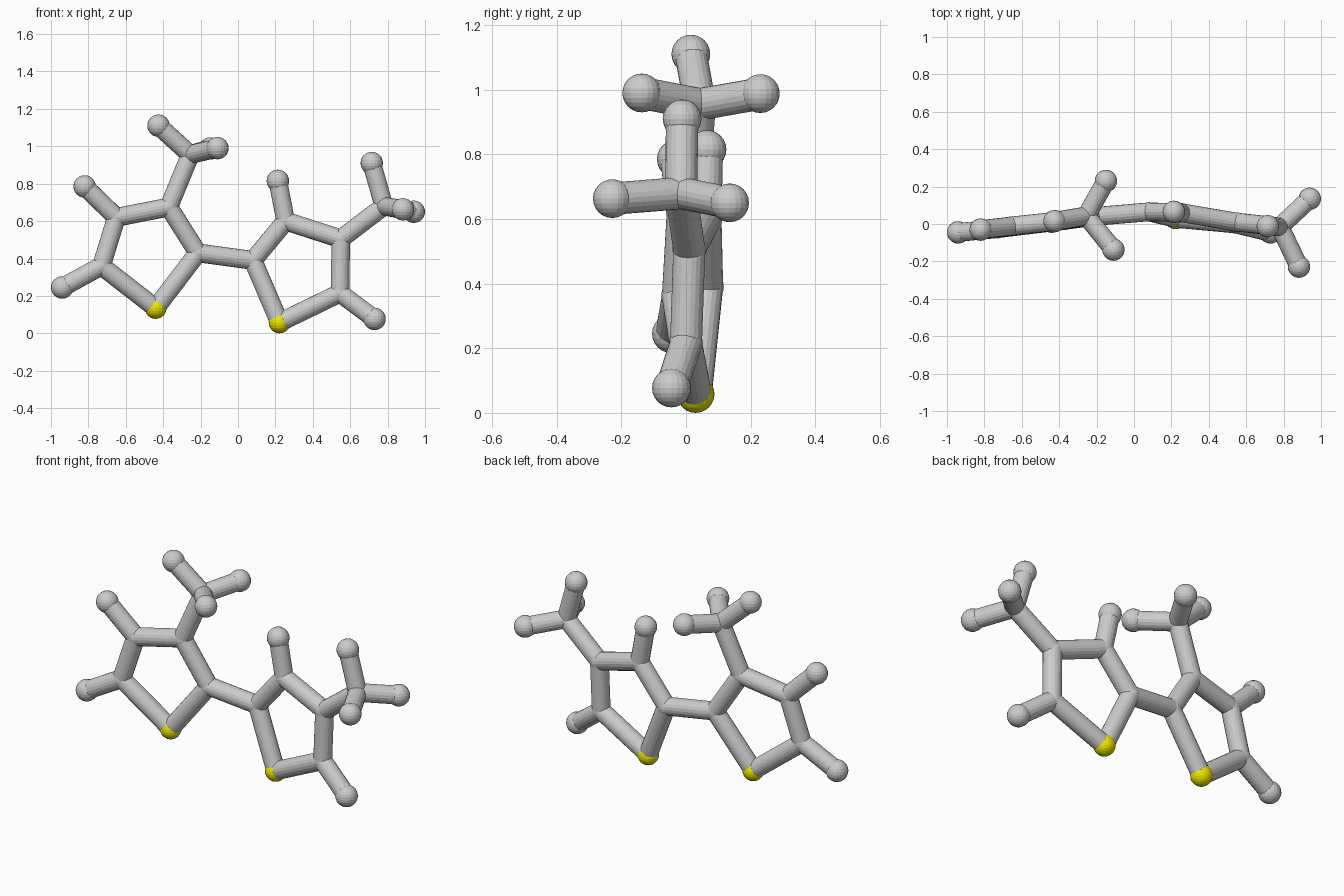
import bpy
from mathutils import Vector

if "Cube" in bpy.data.objects:
    bpy.data.objects.remove(bpy.data.objects["Cube"])

BOND_R, JOINT_R, END_R, YELLOW_R = 0.05, 0.052, 0.06, 0.058
SIDES = 20

# joint positions: two five-sided rings, each with a three-pronged branch
P = {
    # left ring
    "l_yellow": (-0.44, 0.01, 0.135), "l_inner": (-0.215, 0.04, 0.43),
    "l_top": (-0.37, 0.02, 0.675), "l_side": (-0.65, -0.01, 0.62),
    "l_low": (-0.73, -0.025, 0.36),
    # right ring
    "r_yellow": (0.222, 0.03, 0.058), "r_inner": (0.08, 0.065, 0.39),
    "r_top": (0.255, 0.06, 0.60), "r_side": (0.55, 0.01, 0.505),
    "r_low": (0.545, 0.0, 0.215),
    # branch hubs
    "l_hub": (-0.255, 0.043, 0.955), "r_hub": (0.78, -0.015, 0.68),
}
# end balls: (joint they hang from, position)
ENDS = [
    ("l_low", (-0.94, -0.045, 0.245)), ("l_side", (-0.82, -0.03, 0.785)),
    ("l_hub", (-0.425, 0.015, 1.11)), ("l_hub", (-0.11, -0.137, 0.99)),
    ("l_hub", (-0.15, 0.23, 0.988)),
    ("r_top", (0.213, 0.065, 0.815)), ("r_low", (0.73, -0.045, 0.077)),
    ("r_hub", (0.715, -0.012, 0.91)), ("r_hub", (0.882, -0.228, 0.663)),
    ("r_hub", (0.94, 0.135, 0.65)),
]
RING = ["yellow", "inner", "top", "side", "low"]

yellow = bpy.data.materials.new("yellow")
yellow.diffuse_color = (0.85, 0.8, 0.0, 1)
yellow.use_nodes = True
yellow.node_tree.nodes["Principled BSDF"].inputs["Base Color"].default_value = yellow.diffuse_color


def ball(name, pos, r):
    bpy.ops.mesh.primitive_uv_sphere_add(segments=SIDES, ring_count=12, radius=r, location=pos)
    bpy.context.object.name = name
    return bpy.context.object


def rod(name, a, b):
    a, b = Vector(a), Vector(b)
    d = b - a
    bpy.ops.mesh.primitive_cylinder_add(vertices=SIDES, radius=BOND_R, depth=d.length,
                                        location=(a + b) / 2)
    o = bpy.context.object
    o.name = name
    o.rotation_euler = d.to_track_quat('Z', 'Y').to_euler()


# joints
for n, pos in P.items():
    if n.endswith("yellow"):
        ball(n + "_ball", pos, YELLOW_R).data.materials.append(yellow)
    else:
        ball(n + "_joint", pos, JOINT_R)

# ring rods; those meeting a yellow ball stop at its centre
for s in "lr":
    for i, n in enumerate(RING):
        rod(f"{s}_ring_rod", P[f"{s}_{n}"], P[f"{s}_{RING[(i + 1) % 5]}"])

# bridge and branch stems
rod("bridge_rod", P["l_inner"], P["r_inner"])
rod("left_branch_stem", P["l_top"], P["l_hub"])
rod("right_branch_stem", P["r_side"], P["r_hub"])

# prongs with end balls
for joint, pos in ENDS:
    rod("prong_rod", P[joint], pos)
    ball("end_ball", pos, END_R)
